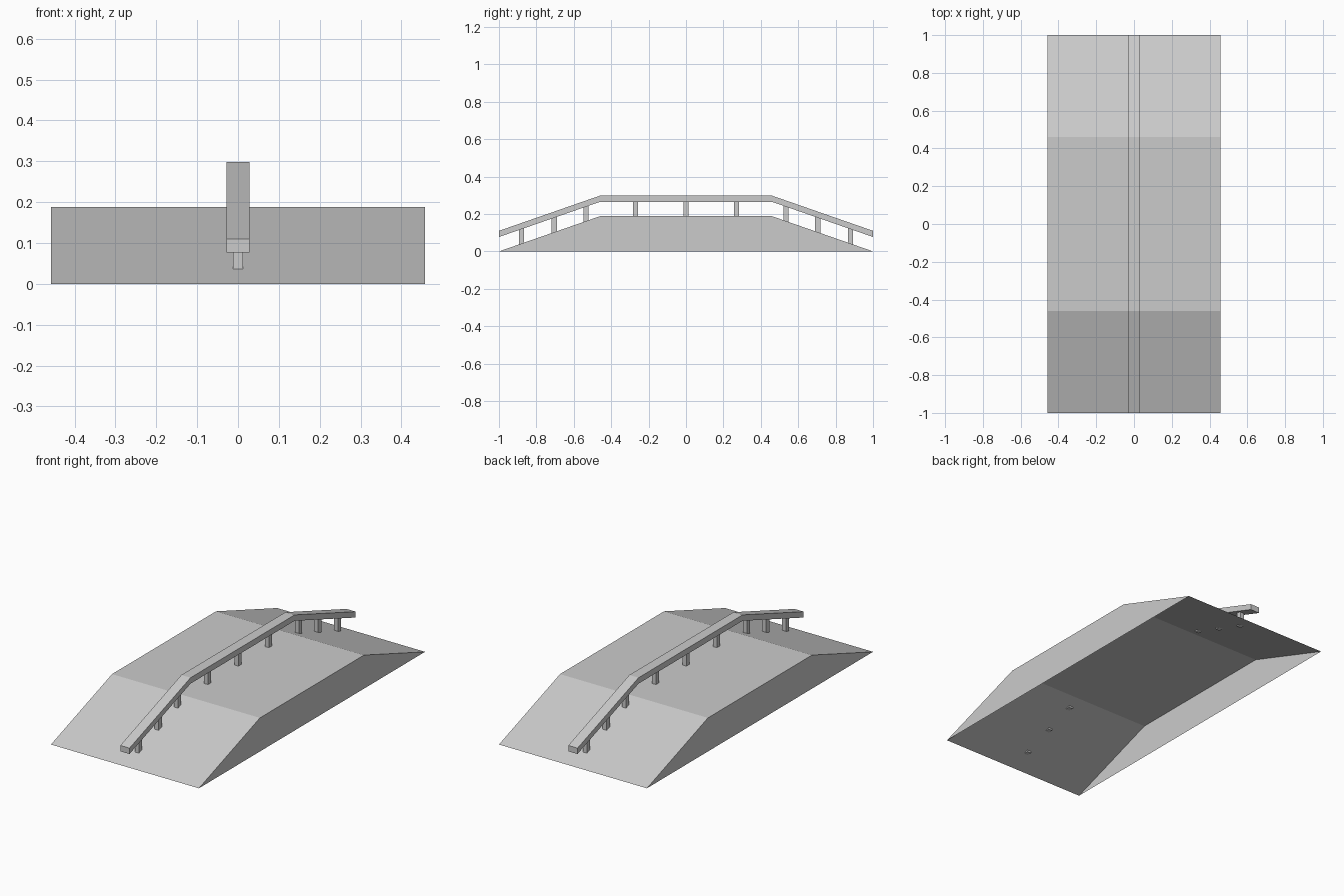
import bpy
import bmesh

old = bpy.data.objects.get("Cube")
if old:
    bpy.data.objects.remove(old, do_unlink=True)

END, BREAK = 1.0, 0.46          # ramp foot and ramp top along y
DECK_HALF, DECK_TOP = 0.458, 0.188
RAIL_HALF, RAIL_LIFT, RAIL_THICK = 0.0285, 0.077, 0.033
POST_X, POST_Y = 0.0125, 0.014

grey = bpy.data.materials.new("concrete_grey")
grey.use_nodes = True
colour = (0.6, 0.6, 0.6, 1.0)
grey.diffuse_color = colour
grey.node_tree.nodes["Principled BSDF"].inputs["Base Color"].default_value = colour


def surface(y):
    """Height of the ramp surface at y."""
    return DECK_TOP * min(1.0, (END - abs(y)) / (END - BREAK))


def make_object(name, bm):
    mesh = bpy.data.meshes.new(name)
    bm.to_mesh(mesh)
    bm.free()
    mesh.materials.append(grey)
    obj = bpy.data.objects.new(name, mesh)
    bpy.context.collection.objects.link(obj)
    return obj


def sweep(name, profile, half, open_last=False):
    """Extrude a clockwise (y, z) profile across x, optionally leaving the last side open."""
    bm = bmesh.new()
    left = [bm.verts.new((half, y, z)) for y, z in profile]
    right = [bm.verts.new((-half, y, z)) for y, z in profile]
    bm.faces.new(left[::-1])
    bm.faces.new(right)
    n = len(profile)
    for i in range(n - 1 if open_last else n):
        j = (i + 1) % n
        bm.faces.new((left[i], left[j], right[j], right[i]))
    return make_object(name, bm)


# Ramp shell, open underneath
stations = (-END, -BREAK, BREAK, END)
line = [(y, surface(y)) for y in stations]
sweep("ramp_body", line, DECK_HALF, open_last=True)

# Bent rail that follows the ramp
low = [(y, z + RAIL_LIFT) for y, z in line]
high = [(y, z + RAIL_THICK) for y, z in low]
sweep("rail", high + low[::-1], RAIL_HALF)

# Posts; those on the slopes reach slightly through the shell
for i, y in enumerate((-0.88, -0.705, -0.535, -0.27, 0, 0.27, 0.535, 0.705, 0.88)):
    y0, y1 = y - POST_Y, y + POST_Y
    bottom = min(surface(y0), surface(y1))
    lift = RAIL_LIFT + 0.002
    sweep(f"post_{i + 1}", [(y0, bottom), (y0, surface(y0) + lift),
                            (y1, surface(y1) + lift), (y1, bottom)], POST_X)
